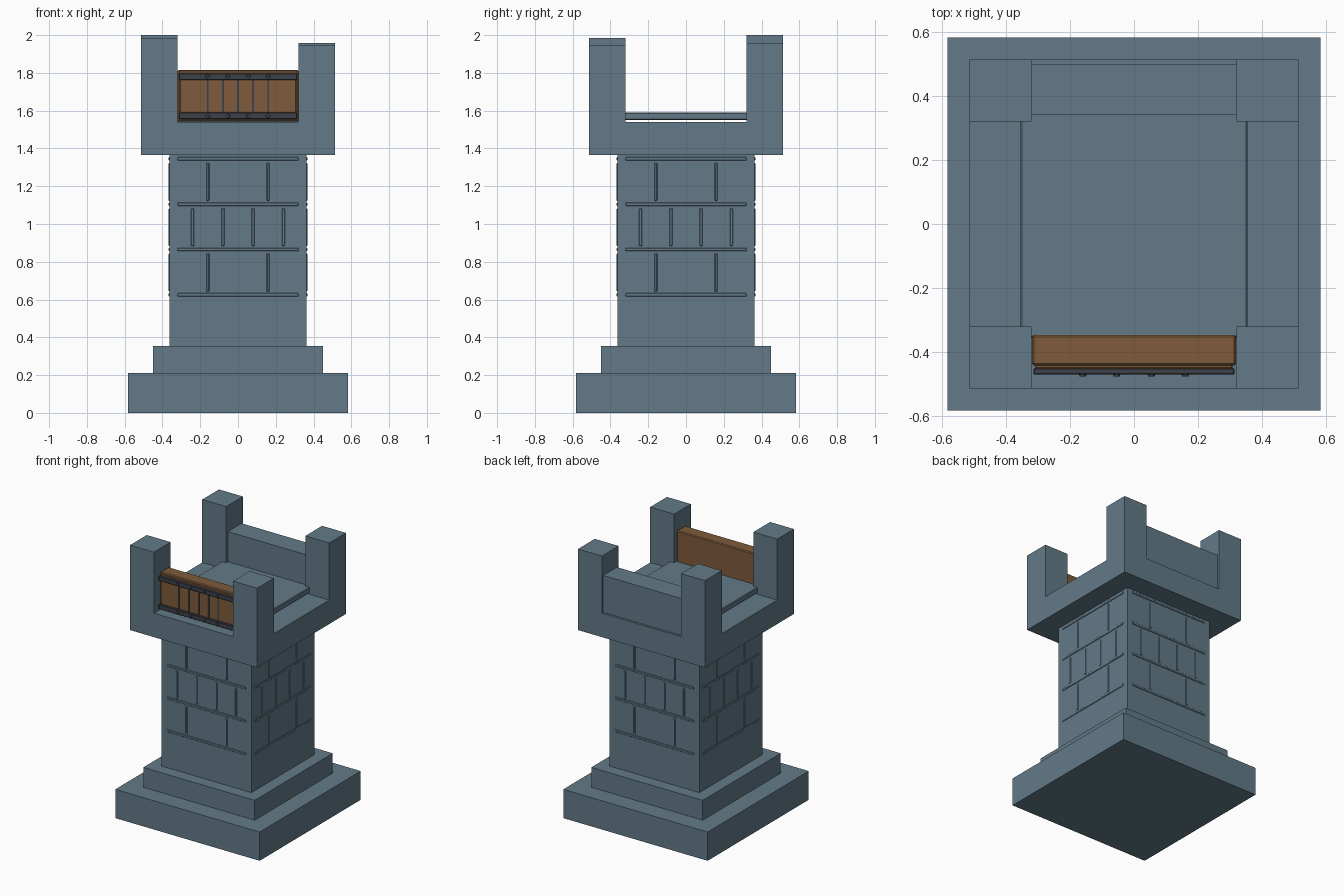
import bpy, bmesh, math
from mathutils import Matrix

if "Cube" in bpy.data.objects:
    bpy.data.objects.remove(bpy.data.objects["Cube"])


def material(name, rgb):
    m = bpy.data.materials.new(name)
    m.diffuse_color = (*rgb, 1)
    m.use_nodes = True
    m.node_tree.nodes["Principled BSDF"].inputs["Base Color"].default_value = m.diffuse_color
    return m


STONE = material("slate_stone", (0.125, 0.195, 0.245))
WOOD = material("brown_wood", (0.21, 0.105, 0.045))
IRON = material("dark_iron", (0.045, 0.053, 0.068))


def make_object(name, bm, mat):
    mesh = bpy.data.meshes.new(name)
    bm.to_mesh(mesh)
    bm.free()
    mesh.materials.append(mat)
    ob = bpy.data.objects.new(name, mesh)
    bpy.context.collection.objects.link(ob)
    return ob


def box(name, x, y, z, mat, bevel=0.0):
    """Box from (min, max) ranges, with optional chamfered edges."""
    bm = bmesh.new()
    bmesh.ops.create_cube(bm, size=1)
    for v in bm.verts:
        v.co = [r[0] if c < 0 else r[1] for c, r in zip(v.co, (x, y, z))]
    if bevel:
        bmesh.ops.bevel(bm, geom=bm.edges[:], offset=bevel, segments=1, affect='EDGES')
    return make_object(name, bm, mat)


def square_block(name, half, z0, z1):
    return box(name, (-half, half), (-half, half), (z0, z1), STONE)


# Stepped plinth, shaft and overhanging crown
square_block("base", 0.583, 0, 0.21)
square_block("plinth_step", 0.45, 0.21, 0.355)
square_block("shaft", 0.363, 0.355, 1.365)
square_block("crown", 0.513, 1.365, 1.54)

# Corner posts of slightly uneven height
POSTS = (("front_left", -1, -1, 1.985), ("front_right", 1, -1, 1.945),
         ("back_left", -1, 1, 2.0), ("back_right", 1, 1, 1.957))
for label, sx, sy, top in POSTS:
    box("post_" + label, sorted((sx * 0.32, sx * 0.513)),
        sorted((sy * 0.32, sy * 0.513)), (1.54, top), STONE)

# Raised deck slab and back parapet
box("deck", (-0.355, 0.355), (-0.355, 0.355), (1.55, 1.59), STONE, 0.005)
box("back_parapet", (-0.32, 0.32), (0.34, 0.498), (1.54, 1.81), STONE)

# Brick joints: raised strips repeated on the four shaft faces
COURSES = (0.625, 0.865, 1.105, 1.345)
strips = [(0, z, 0.32, 0.009) for z in COURSES]
for i, xs in enumerate(((-0.16, 0.16), (-0.24, -0.08, 0.08, 0.24), (-0.16, 0.16))):
    middle = (COURSES[i] + COURSES[i + 1]) / 2
    strips += [(x, middle - 0.002, 0.008, 0.1) for x in xs]
for side, label in enumerate(("front", "right", "back", "left")):
    turn = Matrix.Rotation(side * math.pi / 2, 4, 'Z')
    for n, (x, z, w, h) in enumerate(strips):
        ob = box(f"joint_{label}_{n}", (x - w, x + w), (-0.367, -0.355),
                 (z - h, z + h), STONE, 0.003)
        ob.data.transform(turn)

# Wooden front barrier with plank face
box("barrier", (-0.319, 0.319), (-0.442, -0.347), (1.543, 1.815), WOOD, 0.006)
box("barrier_planks", (-0.308, 0.308), (-0.452, -0.435), (1.552, 1.80), WOOD, 0.004)
for n in range(5):
    x = (n - 2) * 0.08
    box(f"plank_seam_{n}", (x - 0.005, x + 0.005), (-0.457, -0.45),
        (1.585, 1.77), IRON)

# Iron bands with round studs
for label, z in (("lower", 1.573), ("upper", 1.78)):
    box("band_" + label, (-0.314, 0.314), (-0.47, -0.45), (z - 0.017, z + 0.017), IRON, 0.003)
    for n, x in enumerate((-0.16, -0.054, 0.054, 0.16)):
        bm = bmesh.new()
        bmesh.ops.create_cone(bm, cap_ends=True, segments=12, radius1=0.013,
                              radius2=0.010, depth=0.012,
                              matrix=Matrix.Translation((x, -0.470, z)) @
                              Matrix.Rotation(math.pi / 2, 4, 'X'))
        make_object(f"stud_{label}_{n}", bm, IRON)
